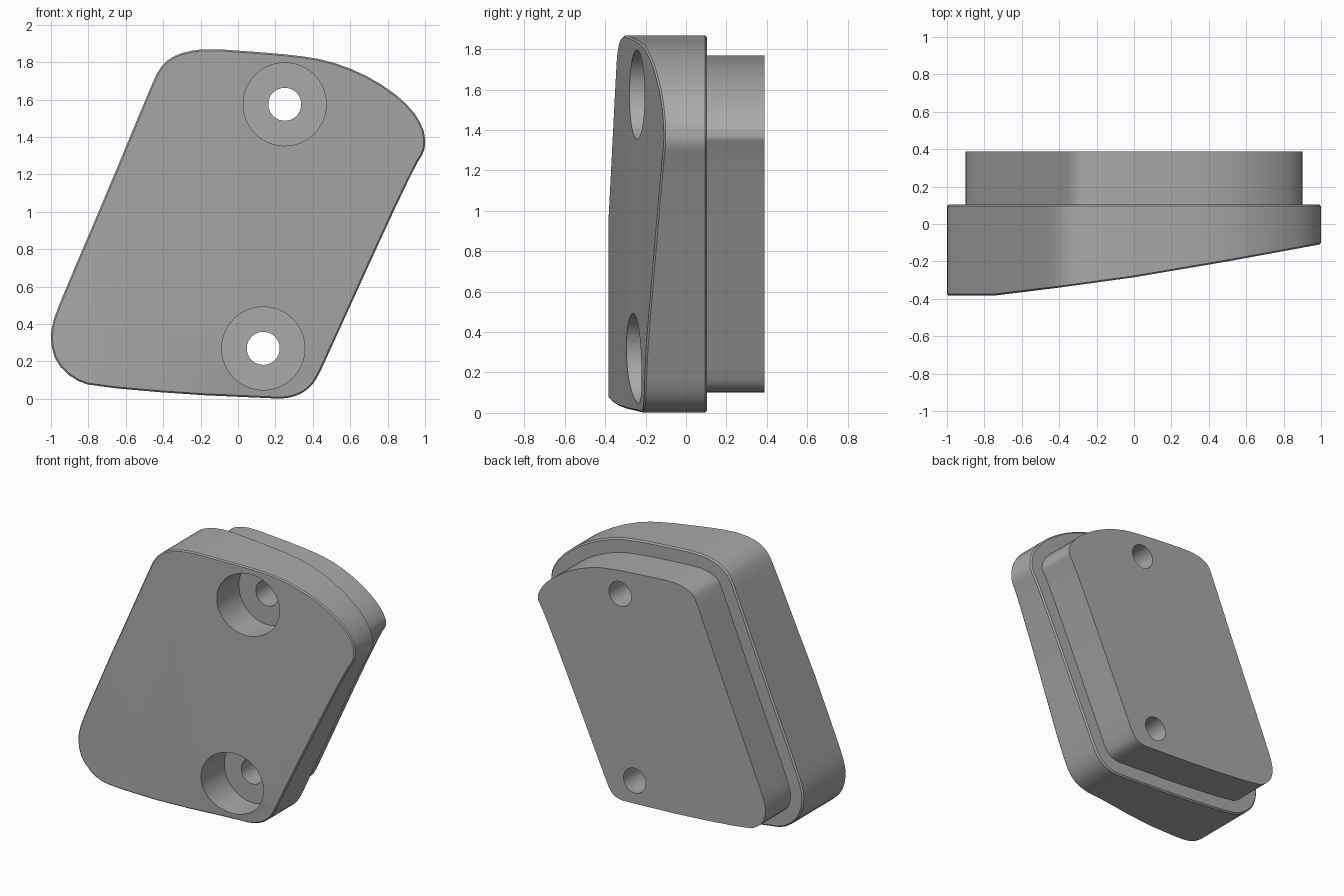
import bpy, bmesh, math
from mathutils import Vector, Matrix

cube = bpy.data.objects.get("Cube")
if cube:
    bpy.data.objects.remove(cube)

grey = bpy.data.materials.new("mid grey")
grey.use_nodes = True
colour = (0.4, 0.4, 0.4, 1)
grey.diffuse_color = colour
grey.node_tree.nodes["Principled BSDF"].inputs["Base Color"].default_value = colour

# Rounded slanted outline in x, z, clockwise from the top
OUTLINE = [(-.16, 1.873), (.1, 1.855), (.3, 1.838), (.47, 1.812), (.65, 1.748),
           (.81, 1.655), (.93, 1.55), (.99, 1.45), (1.002, 1.38), (.995, 1.32),
           (.95, 1.25), (.8, .937), (.465, .2), (.43, .125), (.39, .065),
           (.33, .022), (.25, .001), (.18, .003), (-.3, .025), (-.78, .068),
           (-.88, .105), (-.97, .19), (-1.003, .3), (-.995, .4), (-.94, .545),
           (-.69, 1.13), (-.47, 1.66), (-.42, 1.77), (-.36, 1.825), (-.28, 1.857)]
# Depth of the sloping front face along x
SLOPE = [(-1.1, -.383), (-.75, -.383), (-.4, -.34), (0, -.285), (.5, -.2), (1.1, -.09)]


def corner_cut(points):
    """Round the outline by cutting every corner once."""
    result = []
    for a, b in zip(points, points[1:] + points[:1]):
        result += [a.lerp(b, .25), a.lerp(b, .75)]
    return result


def inset(points, distance):
    result = []
    for i, p in enumerate(points):
        along = (points[(i + 1) % len(points)] - points[i - 1]).normalized()
        result.append(p + Vector((along.y, -along.x)) * distance)
    return result


def loft(rings):
    """Closed solid through (inset, y) rings of the outline."""
    bm = bmesh.new()
    loops = [[bm.verts.new((p.x, y, p.y)) for p in inset(outline, d)] for d, y in rings]
    n = len(outline)
    for a, b in zip(loops, loops[1:]):
        for i in range(n):
            j = (i + 1) % n
            bm.faces.new((a[i], a[j], b[j], b[i]))
    bm.faces.new(loops[0])
    bm.faces.new(loops[-1])
    return bm


def make_object(name, bm):
    bmesh.ops.recalc_face_normals(bm, faces=bm.faces)
    mesh = bpy.data.meshes.new(name)
    bm.to_mesh(mesh)
    bm.free()
    ob = bpy.data.objects.new(name, mesh)
    bpy.context.collection.objects.link(ob)
    mesh.materials.append(grey)
    return ob


def cylinder(name, x, z, radius, y0, y1):
    bm = bmesh.new()
    turn = Matrix.Translation((x, (y0 + y1) / 2, z)) @ Matrix.Rotation(math.pi / 2, 4, 'X')
    bmesh.ops.create_cone(bm, cap_ends=True, segments=64, radius1=radius,
                          radius2=radius, depth=y1 - y0, matrix=turn)
    ob = make_object(name, bm)
    ob.hide_render = True
    return ob


def front_depth(x, z):
    for (x0, y0), (x1, y1) in zip(SLOPE, SLOPE[1:]):
        if x <= x1:
            y = y0 + (y1 - y0) * (x - x0) / (x1 - x0)
            break
    # Shallow hollow at the lower edge
    return y + .03 * max(0, 1 - z / .35) * math.exp(-((x - .1) / .35) ** 2)


outline = corner_cut([Vector(p) for p in OUTLINE])

# Plate with a sloping front and softened rims
bm = loft([(.008, 0), (0, .008), (0, .095), (.01, .105)])
cuts = [((x, 0, 0), (1, 0, 0)) for x, y in SLOPE[1:-1]] + [((0, 0, .35), (0, 0, 1))]
for point, normal in cuts:
    bmesh.ops.bisect_plane(bm, geom=bm.verts[:] + bm.edges[:] + bm.faces[:],
                           plane_co=point, plane_no=normal)
for v in bm.verts:
    if v.co.y < .05:
        v.co.y += front_depth(v.co.x, v.co.z)
bmesh.ops.triangulate(bm, faces=bm.faces)
plate = make_object("plate", bm)

# Smaller raised block on the back
block = make_object("back_block", loft([(.1, .09), (.1, .388)]))

# Screw holes: wide counterbore in the plate, narrow hole right through
cutters = []
for side, x, z in (("upper", .25, 1.575), ("lower", .135, .27)):
    wide = cylinder(side + "_counterbore", x, z, .222, -1, -.03)
    narrow = cylinder(side + "_screw_hole", x, z, .088, -1.1, 1)
    cutters += [wide, narrow]
    for ob, tools in ((plate, (wide, narrow)), (block, (narrow,))):
        for tool in tools:
            mod = ob.modifiers.new(tool.name, 'BOOLEAN')
            mod.operation = 'DIFFERENCE'
            mod.solver = 'EXACT'
            mod.object = tool

# Bake the holes, shade, and drop the cutters
for ob in (plate, block):
    bpy.ops.object.select_all(action='DESELECT')
    ob.select_set(True)
    bpy.context.view_layer.objects.active = ob
    for mod in list(ob.modifiers):
        bpy.ops.object.modifier_apply(modifier=mod.name)
    bpy.ops.object.shade_smooth_by_angle(angle=math.radians(30))
for tool in cutters:
    bpy.data.objects.remove(tool)
